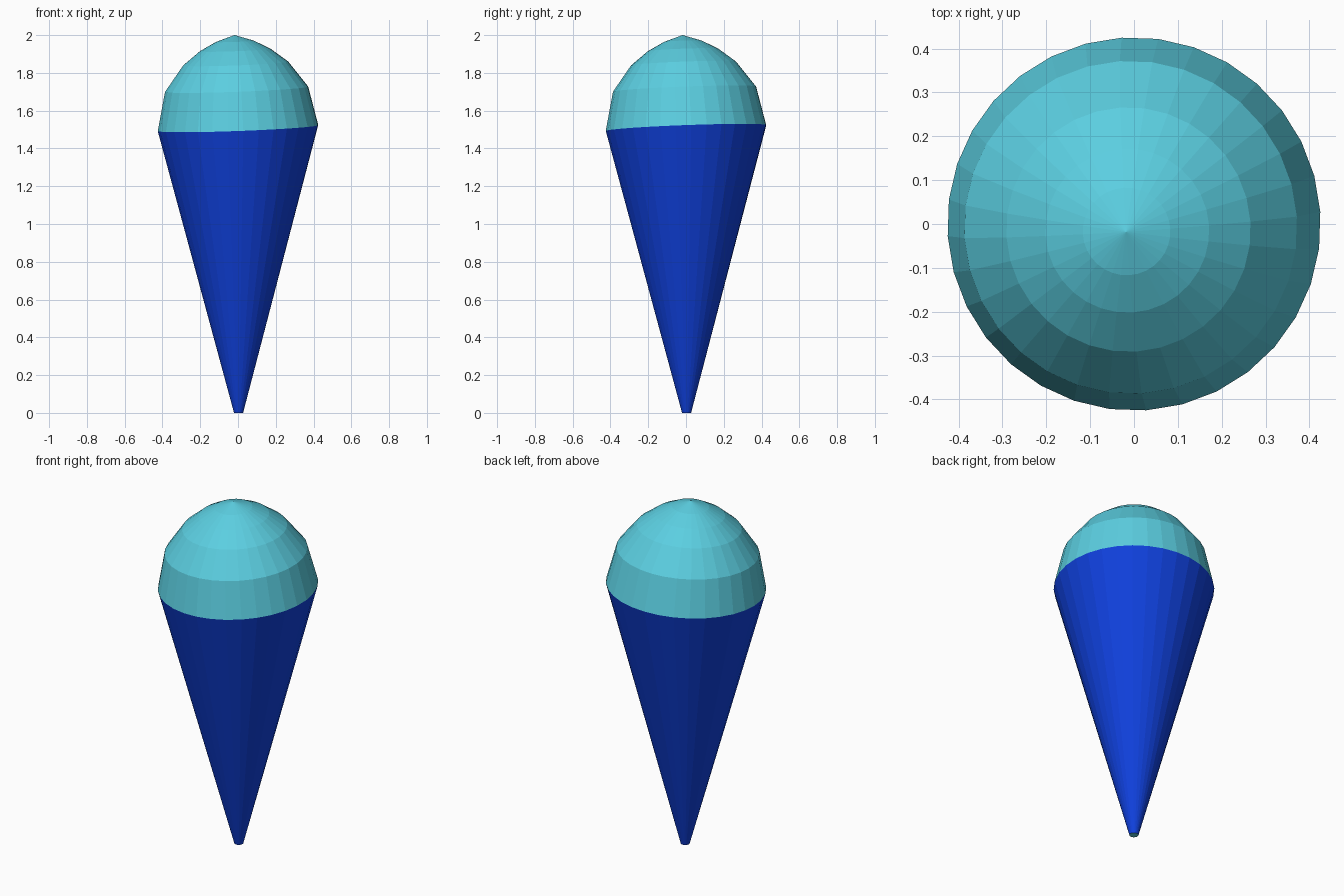
import bpy, bmesh, math
from mathutils import Matrix, Vector

if "Cube" in bpy.data.objects:
    bpy.data.objects.remove(bpy.data.objects["Cube"])

SIDES = 32
START = math.radians(3.75)
RIM_Z = 1.508
RIM_R = 0.426
# the scoop and the cone's rim lean slightly towards -x and -y
AXIS = Vector((-0.037, -0.037, 1)).normalized()
LEAN = Matrix.Translation((0, 0, RIM_Z)) @ Vector((0, 0, 1)).rotation_difference(AXIS).to_matrix().to_4x4()


def material(name, rgb):
    m = bpy.data.materials.new(name)
    m.diffuse_color = (*rgb, 1)
    m.use_nodes = True
    m.node_tree.nodes["Principled BSDF"].inputs["Base Color"].default_value = m.diffuse_color
    return m


def ring(bm, r, z, matrix=Matrix()):
    return [bm.verts.new(matrix @ Vector((r * math.cos(START + math.tau * i / SIDES),
                                          r * math.sin(START + math.tau * i / SIDES), z)))
            for i in range(SIDES)]


def bridge(bm, lower, upper):
    for i in range(SIDES):
        j = (i + 1) % SIDES
        bm.faces.new((lower[i], lower[j], upper[j], upper[i]))


def finish(bm, name, mats):
    mesh = bpy.data.meshes.new(name)
    bm.to_mesh(mesh)
    bm.free()
    for m in mats:
        mesh.materials.append(m)
    obj = bpy.data.objects.new(name, mesh)
    bpy.context.collection.objects.link(obj)


blue = material("deep blue", (0.005, 0.052, 0.73))
teal = material("light turquoise", (0.105, 0.62, 0.75))

# cone with a small turquoise end face
bm = bmesh.new()
tip = ring(bm, 0.024, 0, Matrix.Translation((0.003, 0.003, 0)))
bridge(bm, tip, ring(bm, RIM_R, 0, LEAN))
end = bm.faces.new(tip[::-1])
end.material_index = 1
finish(bm, "cone", [blue, teal])

# rounded scoop: rings of (radius, height above rim), closed by an apex
bm = bmesh.new()
rings = [ring(bm, r, h, LEAN) for r, h in
         ((RIM_R, 0), (0.380, 0.206), (0.279, 0.342), (0.187, 0.414), (0.100, 0.460))]
for low, high in zip(rings, rings[1:]):
    bridge(bm, low, high)
apex = bm.verts.new(LEAN @ Vector((0, 0, 0.493)))
for i in range(SIDES):
    bm.faces.new((rings[-1][i], rings[-1][(i + 1) % SIDES], apex))
finish(bm, "scoop", [teal])
